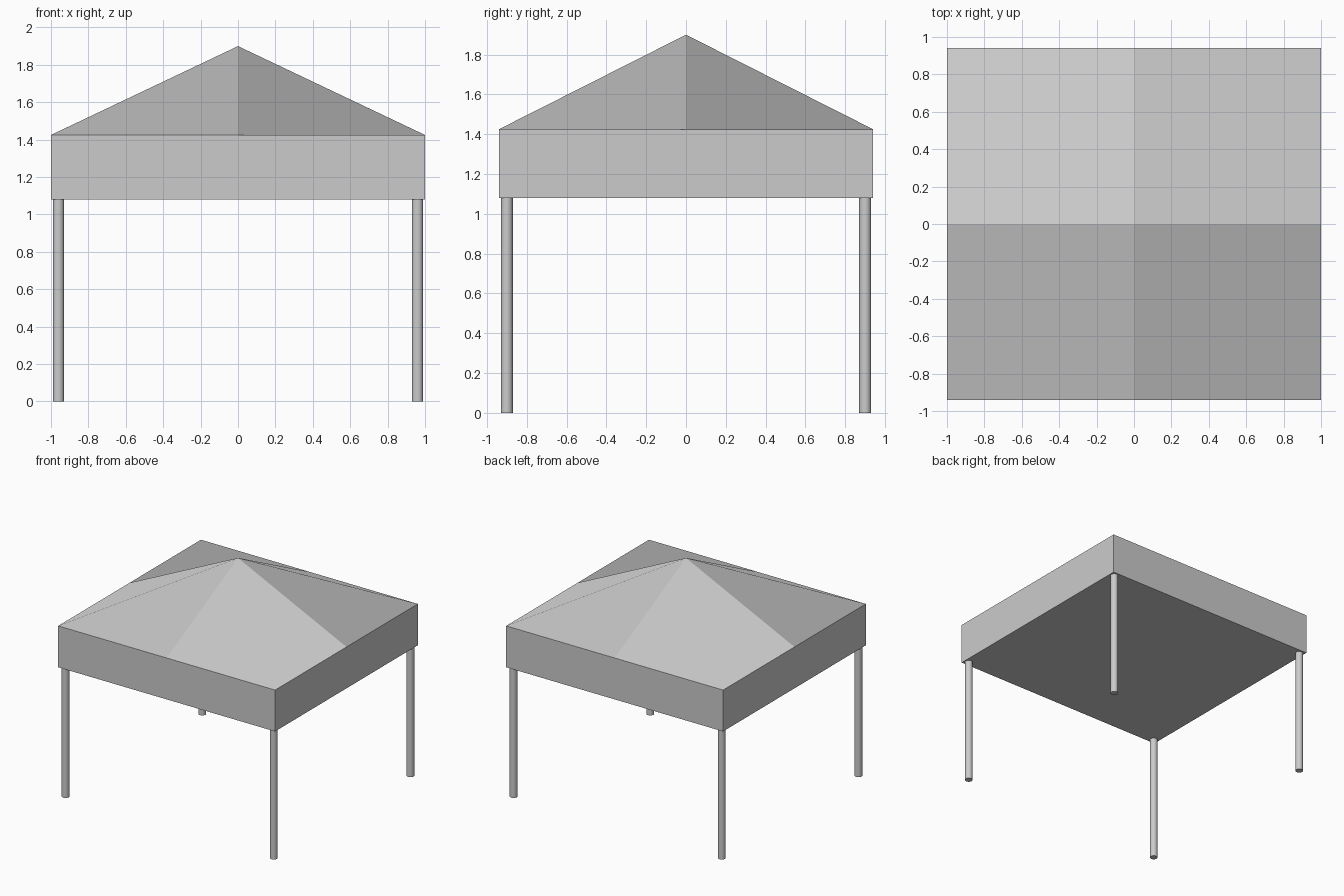
import bpy, bmesh

if "Cube" in bpy.data.objects:
    bpy.data.objects.remove(bpy.data.objects["Cube"])

HX, HY = 1.0, 0.94                      # half width and half depth of the canopy
Z_LOW, Z_EAVE, Z_TOP = 1.08, 1.425, 1.9
LEG_X, LEG_Y, LEG_R = 0.96, 0.90, 0.03


def build_canopy():
    bm = bmesh.new()
    # roof: 2 x 2 grid of quads with the centre point raised
    grid = [[bm.verts.new((i * HX, j * HY, Z_TOP if i == j == 0 else Z_EAVE))
             for j in (-1, 0, 1)] for i in (-1, 0, 1)]
    for i in range(2):
        for j in range(2):
            bm.faces.new((grid[i][j], grid[i + 1][j],
                          grid[i + 1][j + 1], grid[i][j + 1]))
    # hanging valance: rim dropped straight down, closed underneath
    rim = [grid[i][j] for i, j in ((0, 0), (1, 0), (2, 0), (2, 1),
                                   (2, 2), (1, 2), (0, 2), (0, 1))]
    low = [bm.verts.new((v.co.x, v.co.y, Z_LOW)) for v in rim]
    for k in range(8):
        n = (k + 1) % 8
        bm.faces.new((low[k], low[n], rim[n], rim[k]))
    bm.faces.new(low[::-1])
    mesh = bpy.data.meshes.new("canopy")
    bm.to_mesh(mesh)
    bm.free()
    bpy.context.collection.objects.link(bpy.data.objects.new("canopy", mesh))


def build_leg(name, x, y):
    bpy.ops.mesh.primitive_cylinder_add(vertices=24, radius=LEG_R, depth=Z_LOW,
                                        location=(x, y, Z_LOW / 2))
    bpy.context.object.name = name
    bpy.ops.object.shade_smooth_by_angle()


build_canopy()

# four corner legs
for side, sx in (("left", -1), ("right", 1)):
    for end, sy in (("front", -1), ("back", 1)):
        build_leg(f"{end}_{side}_leg", sx * LEG_X, sy * LEG_Y)
